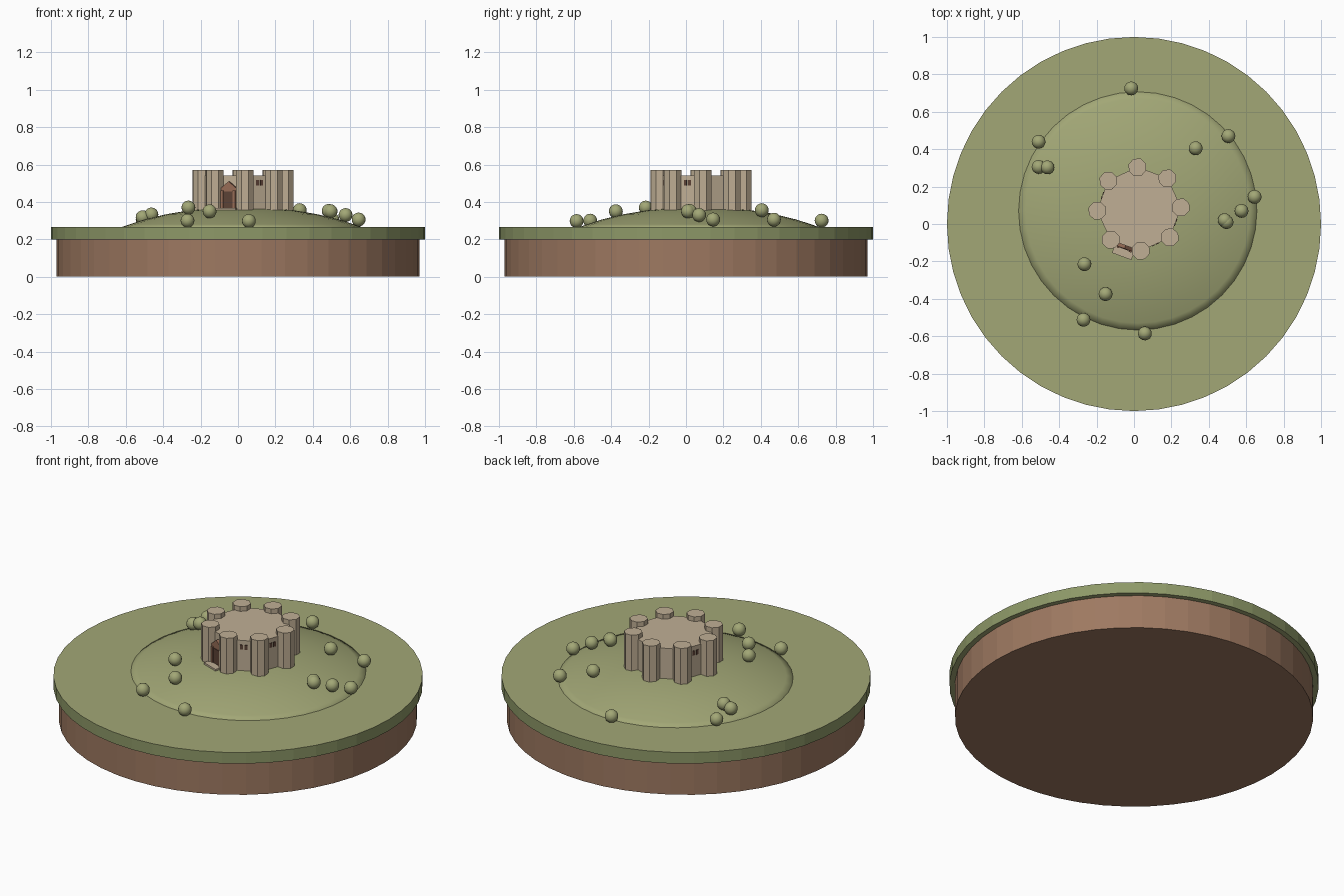
import bpy, bmesh, math
from mathutils import Matrix, Vector

if "Cube" in bpy.data.objects:
    bpy.data.objects.remove(bpy.data.objects["Cube"])


def material(name, rgb):
    lin = [(c / 255 / 12.92) if c < 11 else ((c / 255 + 0.055) / 1.055) ** 2.4 for c in rgb]
    m = bpy.data.materials.new(name)
    m.use_nodes = True
    m.diffuse_color = (*lin, 1)
    m.node_tree.nodes["Principled BSDF"].inputs["Base Color"].default_value = (*lin, 1)
    return m


GRASS = material("grass", (162, 167, 118))
TURF = material("turf_edge", (142, 153, 104))
SOIL = material("soil", (158, 121, 97))
STONE = material("stone", (192, 175, 149))
WOOD = material("gate_wood", (150, 108, 86))
DARK = material("dark_opening", (92, 66, 54))


def finish(name, bm, *mats, smooth=False):
    bmesh.ops.recalc_face_normals(bm, faces=bm.faces)
    mesh = bpy.data.meshes.new(name)
    bm.to_mesh(mesh)
    bm.free()
    for m in mats:
        mesh.materials.append(m)
    for p in mesh.polygons:
        p.use_smooth = smooth
    ob = bpy.data.objects.new(name, mesh)
    bpy.context.collection.objects.link(ob)
    return ob


def prism(name, sides, radius, z0, z1, mat, centre=(0, 0), turn=0.0, edge_mat=None):
    """Upright cylinder or polygonal column; edge_mat colours its sides."""
    bm = bmesh.new()
    place = Matrix.Translation((*centre, (z0 + z1) / 2)) @ Matrix.Rotation(turn, 4, "Z")
    bmesh.ops.create_cone(bm, cap_ends=True, segments=sides, radius1=radius,
                          radius2=radius, depth=z1 - z0, matrix=place)
    if edge_mat:
        for f in bm.faces:
            f.normal_update()
            f.material_index = int(abs(f.normal.z) < 0.5)
    return finish(name, bm, *([mat, edge_mat] if edge_mat else [mat]))


def extrusion(name, outline, u0, u1, mat, angle):
    """Extrude a (sideways, z) outline outward from the castle centre at an angle."""
    bm = bmesh.new()
    out = Vector((math.cos(angle), math.sin(angle), 0))
    side = Vector((-out.y, out.x, 0))
    base = Vector((*CASTLE, 0))
    rings = [[bm.verts.new(base + out * u + side * s + Vector((0, 0, z))) for s, z in outline]
             for u in (u0, u1)]
    bm.faces.new(rings[0])
    bm.faces.new(rings[1])
    n = len(outline)
    for i in range(n):
        j = (i + 1) % n
        bm.faces.new((rings[0][i], rings[0][j], rings[1][j], rings[1][i]))
    return finish(name, bm, mat)


def rect(s, half, z0, z1):
    return [(s - half, z0), (s + half, z0), (s + half, z1), (s - half, z1)]


# Round base: soil with an overhanging turf slab
prism("soil_base", 48, 0.97, 0, 0.2, SOIL)
prism("turf_slab", 48, 1.0, 0.2, 0.267, GRASS, edge_mat=TURF)

# Low hill, a spun profile with a short buried skirt
profile = [(0, 0.37), (0.14, 0.367), (0.28, 0.355), (0.4, 0.335),
           (0.52, 0.306), (0.6, 0.28), (0.64, 0.266), (0.64, 0.22)]
bm = bmesh.new()
verts = [bm.verts.new((r, 0, z)) for r, z in profile]
edges = [bm.edges.new(pair) for pair in zip(verts, verts[1:])]
bmesh.ops.spin(bm, geom=verts + edges, cent=(0, 0, 0), axis=(0, 0, 1),
               angle=math.tau, steps=40, use_merge=True)
bmesh.ops.remove_doubles(bm, verts=bm.verts, dist=0.0001)
bmesh.ops.translate(bm, verts=bm.verts, vec=(0.02, 0.07, 0))
finish("hill", bm, GRASS, smooth=True)

# Castle: octagonal keep with a column tower on each corner
CASTLE = (0.027, 0.08)
TURN = math.radians(2.3)
STEP = math.tau / 8
APOTHEM = 0.225 * math.cos(STEP / 2)
prism("castle_walls", 8, 0.225, 0.33, 0.542, STONE, CASTLE, TURN + math.pi / 2)
for i in range(8):
    a = TURN + i * STEP
    spot = (CASTLE[0] + 0.223 * math.cos(a), CASTLE[1] + 0.223 * math.sin(a))
    prism(f"tower_{i + 1}", 8, 0.05, 0.33, 0.57, STONE, spot, a + STEP / 2)

# Paired slit windows on three of the walls
for wall in (3, 6, 7):
    a = TURN + (wall + 0.5) * STEP
    for s in (-0.012, 0.012):
        extrusion(f"window_{wall}", rect(s, 0.008, 0.488, 0.516),
                  APOTHEM - 0.002, APOTHEM + 0.003, DARK, a)

# Gabled gate with a dark doorway, side posts and a stone step
gate = TURN + 5.5 * STEP
gable = [(-0.044, 0.35), (0.044, 0.35), (0.044, 0.474), (0, 0.51), (-0.044, 0.474)]
extrusion("gate_front", gable, APOTHEM - 0.01, APOTHEM + 0.018, WOOD, gate)
extrusion("doorway", rect(0, 0.024, 0.35, 0.455), APOTHEM + 0.016, APOTHEM + 0.021, DARK, gate)
for s in (-0.034, 0.034):
    extrusion("gate_post", rect(s, 0.007, 0.35, 0.46), APOTHEM, APOTHEM + 0.026, WOOD, gate)
extrusion("gate_step", rect(0, 0.055, 0.33, 0.367), APOTHEM - 0.01, APOTHEM + 0.062, STONE, gate)

# Round bushes scattered over the hill
bushes = [(-0.015, 0.725, 0.3), (0.505, 0.47, 0.305), (0.33, 0.405, 0.356),
          (0.645, 0.145, 0.306), (0.575, 0.07, 0.33), (0.485, 0.02, 0.352),
          (0.495, 0.01, 0.35), (-0.51, 0.44, 0.305), (-0.51, 0.305, 0.318),
          (-0.463, 0.303, 0.333), (-0.265, -0.215, 0.37), (-0.152, -0.375, 0.35),
          (-0.27, -0.512, 0.3), (0.058, -0.585, 0.298)]
for i, spot in enumerate(bushes):
    bm = bmesh.new()
    bmesh.ops.create_uvsphere(bm, u_segments=16, v_segments=10, radius=0.037,
                              matrix=Matrix.Translation(spot))
    finish(f"bush_{i + 1}", bm, GRASS, smooth=True)
